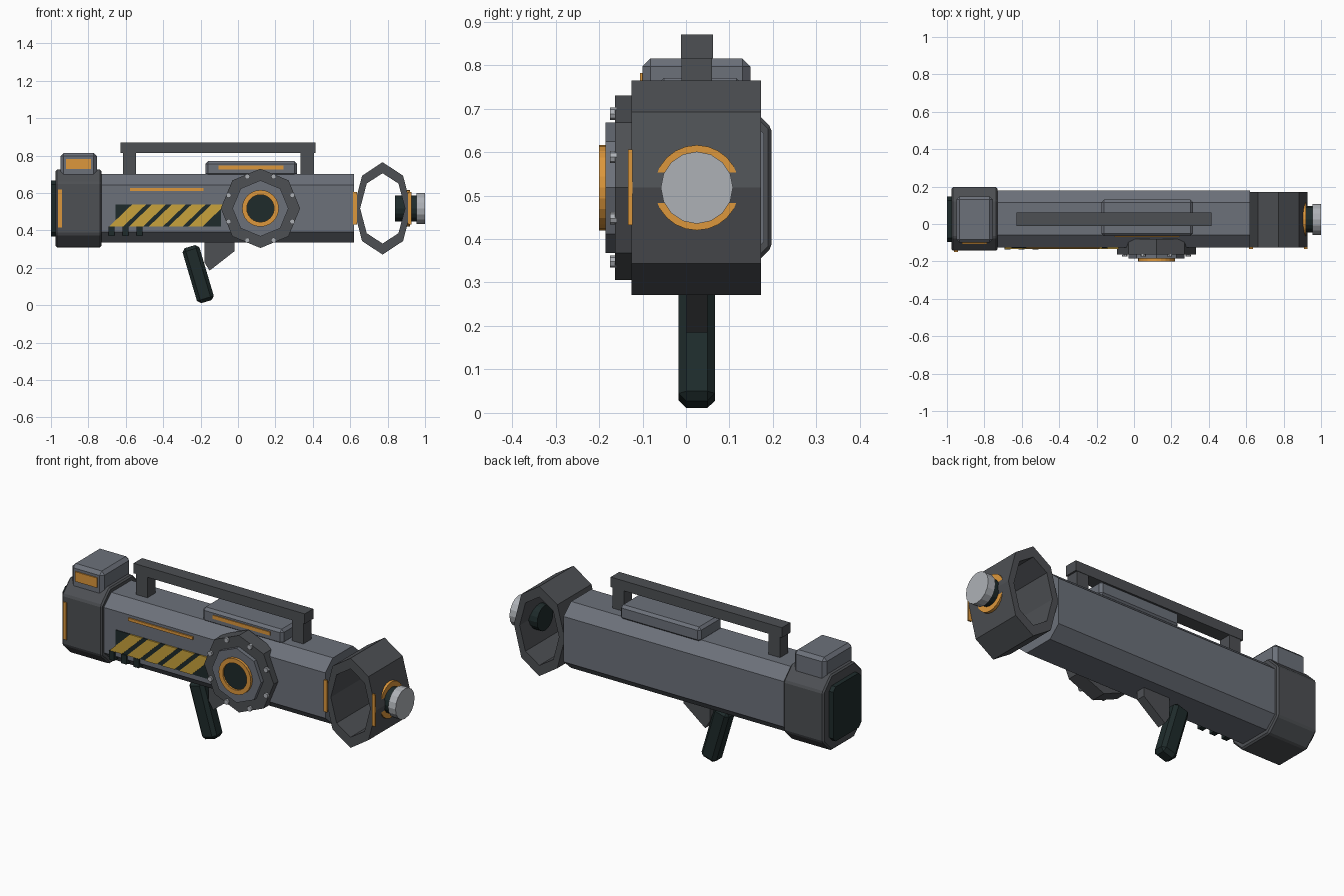
import bpy, bmesh, math
from mathutils import Matrix, Vector

cube = bpy.data.objects.get("Cube")
if cube:
    bpy.data.objects.remove(cube)


def material(name, r, g, b):
    m = bpy.data.materials.new(name)
    m.use_nodes = True
    m.diffuse_color = (r, g, b, 1)
    bsdf = next(n for n in m.node_tree.nodes if n.type == 'BSDF_PRINCIPLED')
    bsdf.inputs["Base Color"].default_value = (r, g, b, 1)
    return m


GREY = material("steel grey", 0.15, 0.165, 0.195)
DARK = material("dark grey", 0.075, 0.08, 0.088)
BLACK = material("green black", 0.013, 0.024, 0.024)
ORANGE = material("orange", 0.72, 0.31, 0.045)
YELLOW = material("hazard yellow", 0.58, 0.36, 0.045)
SILVER = material("silver", 0.42, 0.44, 0.47)
CY, CZ = 0.025, 0.518          # axis of the tube


def finish(name, bm, mat, bevel=0):
    if bevel:
        bmesh.ops.bevel(bm, geom=bm.edges[:], offset=bevel, segments=1, affect='EDGES')
    bmesh.ops.recalc_face_normals(bm, faces=bm.faces[:])
    me = bpy.data.meshes.new(name)
    bm.to_mesh(me)
    bm.free()
    me.materials.append(mat)
    ob = bpy.data.objects.new(name, me)
    bpy.context.collection.objects.link(ob)
    return ob


def box(name, x, y, z, mat, bevel=0, tilt=0):
    """Box from (min, max) ranges, optionally tilted about y."""
    bm = bmesh.new()
    bmesh.ops.create_cube(bm, size=1)
    bmesh.ops.scale(bm, vec=(x[1] - x[0], y[1] - y[0], z[1] - z[0]), verts=bm.verts)
    mid = Vector([(a + b) / 2 for a, b in (x, y, z)])
    bm.transform(Matrix.Translation(mid) @ Matrix.Rotation(tilt, 4, 'Y'))
    return finish(name, bm, mat, bevel)


def prism(name, outline, axis, lo, hi, mat, bevel=0):
    """Extrude an outline: (y, z) pairs along x, or (x, z) pairs along y."""
    bm = bmesh.new()
    place = (lambda p: (lo, p[0], p[1])) if axis == 'X' else (lambda p: (p[0], lo, p[1]))
    face = bm.faces.new([bm.verts.new(place(p)) for p in outline])
    new = bmesh.ops.extrude_face_region(bm, geom=[face])["geom"]
    step = (hi - lo, 0, 0) if axis == 'X' else (0, hi - lo, 0)
    bmesh.ops.translate(bm, vec=step, verts=[v for v in new if isinstance(v, bmesh.types.BMVert)])
    return finish(name, bm, mat, bevel)


def ngon(u, v, ru, rv, n):
    return [(u + ru * math.cos(math.tau * i / n), v + rv * math.sin(math.tau * i / n))
            for i in range(n)]


def chamfered(u, v, hu, hv, fu, fv):
    """Octagon with half sizes hu, hv and half flats fu, fv."""
    return [(u + a, v + b) for a, b in ((hu, -fv), (hu, fv), (fu, hv), (-fu, hv),
                                        (-hu, fv), (-hu, -fv), (-fu, -hv), (fu, -hv))]


def ring(name, outer, inner, axis, lo, hi, mat):
    """Hollow prism between two outlines of equal count."""
    bm = bmesh.new()

    def loop(outline, d):
        return [bm.verts.new((d, a, b) if axis == 'X' else (a, d, b)) for a, b in outline]
    loops = [loop(outer, lo), loop(outer, hi), loop(inner, hi), loop(inner, lo)]
    n = len(outer)
    for k in range(4):
        p, q = loops[k], loops[(k + 1) % 4]
        for i in range(n):
            j = (i + 1) % n
            bm.faces.new((p[i], p[j], q[j], q[i]))
    return finish(name, bm, mat)


# Main tube and rear housing
prism("main_tube", chamfered(CY + 0.002, CZ, 0.152, 0.183, 0.087, 0.125), 'X', -0.85, 0.62, GREY)
prism("rear_housing", chamfered(CY + 0.002, CZ, 0.17, 0.208, 0.1, 0.138), 'X', -0.975, -0.73,
      DARK, 0.008)
prism("rear_plate", chamfered(CY, CZ, 0.122, 0.15, 0.1, 0.128), 'X', -1.0, -0.96, BLACK)

# Sight box on the rear housing
box("sight_box", (-0.95, -0.755), (-0.1, 0.148), (0.68, 0.815), GREY, 0.018)
box("sight_window", (-0.92, -0.785), (-0.106, -0.095), (0.728, 0.782), ORANGE)
box("rear_light", (-0.962, -0.942), (-0.149, -0.14), (0.415, 0.62), ORANGE)

# Carry rail with two posts
box("carry_rail", (-0.628, 0.415), (-0.012, 0.062), (0.815, 0.87), DARK)
for i, x in enumerate((-0.615, 0.335)):
    box(f"rail_post_{i + 1}", (x, x + 0.07), (-0.01, 0.06), (0.69, 0.82), DARK)

# Top panel
box("top_panel", (-0.175, 0.315), (-0.065, 0.13), (0.69, 0.77), GREY, 0.014)
box("top_panel_light", (-0.105, 0.243), (-0.07, -0.062), (0.726, 0.746), ORANGE)

# Side light and hazard panel
SIDE = -0.125
box("side_light", (-0.577, -0.185), (SIDE - 0.007, SIDE + 0.002), (0.612, 0.628), ORANGE)
box("hazard_plate", (-0.655, -0.09), (SIDE - 0.004, SIDE + 0.002), (0.42, 0.54), BLACK)
for i in range(5):
    x = -0.69 + 0.106 * i
    prism(f"hazard_stripe_{i + 1}", [(x, 0.42), (x + 0.075, 0.42), (x + 0.2, 0.54), (x + 0.125, 0.54)],
          'Y', SIDE - 0.008, SIDE + 0.001, YELLOW)
for i in range(3):
    x = -0.692 + 0.075 * i
    box(f"side_tab_{i + 1}", (x, x + 0.032), (SIDE - 0.01, -0.09), (0.37, 0.42), BLACK)

# Round side hub with bolts
HX = 0.12
prism("hub_base", ngon(HX, CZ, 0.212, 0.212, 8), 'Y', -0.163, -0.08, DARK)
prism("hub_step", ngon(HX, CZ, 0.15, 0.15, 8), 'Y', -0.185, -0.16, GREY)
prism("hub_lens", ngon(HX, CZ, 0.078, 0.078, 24), 'Y', -0.19, -0.18, BLACK)
ring("hub_ring", ngon(HX, CZ, 0.098, 0.098, 24), ngon(HX, CZ, 0.073, 0.073, 24),
     'Y', -0.2, -0.18, ORANGE)
for i in range(8):
    a = math.tau * (i + 0.5) / 8
    prism(f"hub_bolt_{i + 1}", ngon(HX + 0.184 * math.cos(a), CZ + 0.184 * math.sin(a), 0.014, 0.014, 8),
          'Y', -0.175, -0.16, SILVER)

# Muzzle ring, open from front to back
MX = 0.773
ring("muzzle_ring", ngon(MX, CZ, 0.155, 0.247, 8), ngon(MX, CZ, 0.12, 0.188, 8),
     'Y', SIDE, 0.172, DARK)
for i, x in enumerate((0.615, 0.908)):
    box(f"muzzle_light_{i + 1}", (x, x + 0.02), (SIDE - 0.008, SIDE + 0.002), (0.432, 0.606), ORANGE)

# Lens assembly at the tip
prism("lens_barrel", ngon(CY, CZ, 0.07, 0.07, 16), 'X', 0.84, 0.965, BLACK)
prism("lens_cap", ngon(CY, CZ, 0.083, 0.083, 16), 'X', 0.955, 1.0, SILVER)
ring("lens_ring", ngon(CY, CZ, 0.098, 0.098, 24), ngon(CY, CZ, 0.065, 0.065, 24),
     'X', 0.895, 0.919, ORANGE)

# Grip and trigger bracket
box("grip", (-0.26, -0.166), (CY - 0.042, CY + 0.042), (0.013, 0.32), BLACK, 0.018,
    tilt=math.radians(-16.5))
prism("trigger_bracket", [(-0.18, 0.35), (-0.02, 0.35), (-0.02, 0.288), (-0.152, 0.185), (-0.18, 0.23)],
      'Y', CY - 0.025, CY + 0.025, DARK)
